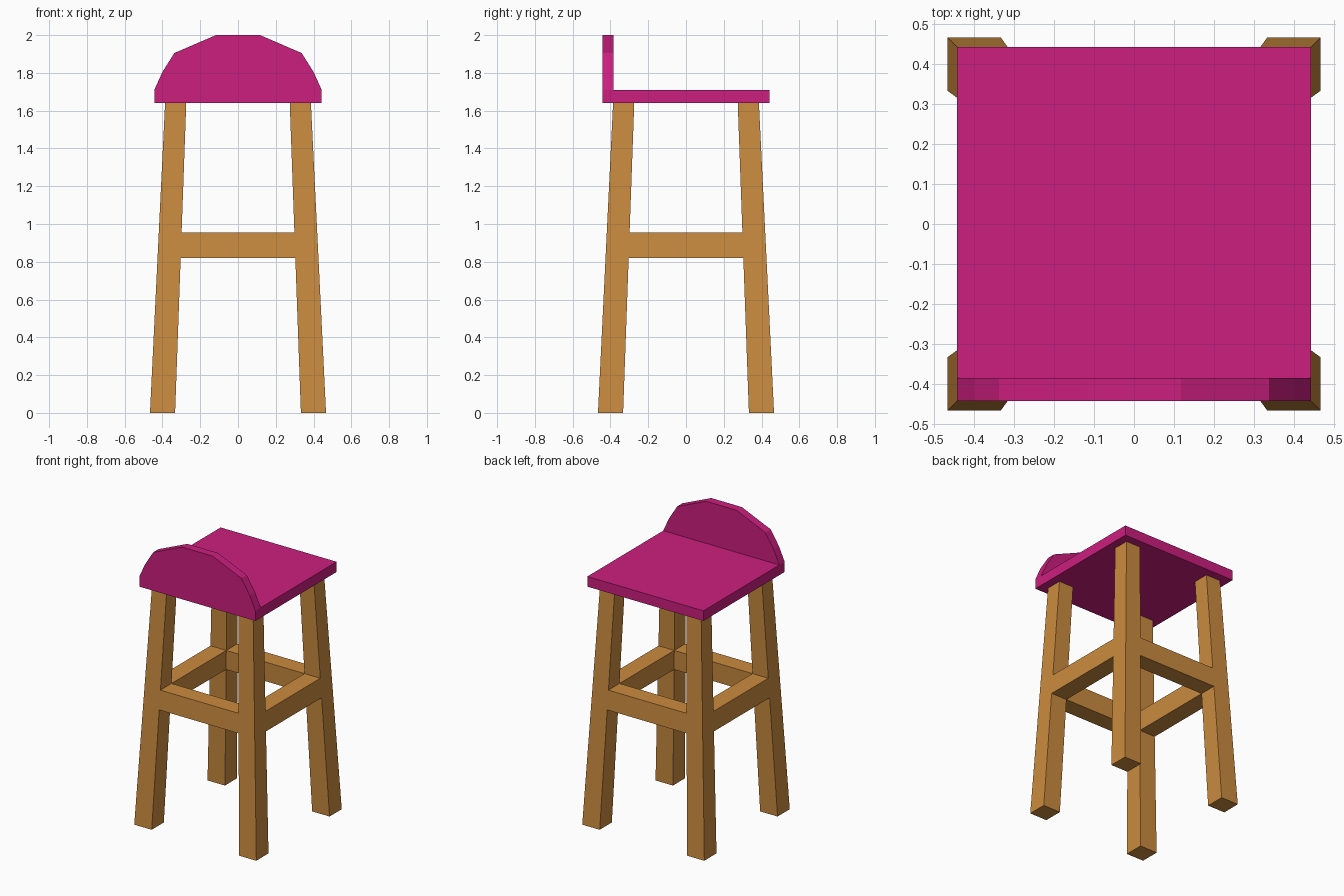
import bpy, bmesh

if "Cube" in bpy.data.objects:
    bpy.data.objects.remove(bpy.data.objects["Cube"])

SEAT, SEAT_Z0, SEAT_Z1 = 0.443, 1.64, 1.71
BACK_IN = -0.385
RAIL_Z0, RAIL_Z1 = 0.82, 0.955


def material(name, rgb):
    m = bpy.data.materials.new(name)
    m.diffuse_color = (*rgb, 1)
    m.use_nodes = True
    m.node_tree.nodes["Principled BSDF"].inputs["Base Color"].default_value = m.diffuse_color
    return m


wood = material("wood", (0.60, 0.26, 0.05))
pink = material("pink_paint", (0.60, 0.013, 0.21))


def outer(z):
    return 0.466 - 0.080 * z / SEAT_Z0


def inner(z):
    return 0.333 - 0.059 * z / SEAT_Z0


def loft(name, ring_a, ring_b, mat, caps=True):
    """Solid between two matching rings of points."""
    bm = bmesh.new()
    a = [bm.verts.new(p) for p in ring_a]
    b = [bm.verts.new(p) for p in ring_b]
    n = len(a)
    for i in range(n):
        j = (i + 1) % n
        bm.faces.new((a[i], a[j], b[j], b[i]))
    if caps:
        bm.faces.new(a[::-1])
        bm.faces.new(b)
    bm.normal_update()
    # turn the shell outward whichever way the rings wind
    centre = sum((v.co for v in bm.verts), a[0].co * 0) / (2 * n)
    f = bm.faces[:][0]
    if f.normal.dot(f.calc_center_median() - centre) < 0:
        bmesh.ops.reverse_faces(bm, faces=bm.faces[:])
    me = bpy.data.meshes.new(name)
    bm.to_mesh(me)
    bm.free()
    me.materials.append(mat)
    ob = bpy.data.objects.new(name, me)
    bpy.context.collection.objects.link(ob)
    return ob


def square(x0, x1, y0, y1, z):
    return [(x0, y0, z), (x1, y0, z), (x1, y1, z), (x0, y1, z)]


# Four splayed, tapering legs
for sx, side in ((-1, "left"), (1, "right")):
    for sy, end in ((-1, "front"), (1, "back")):
        rings = [square(sx * inner(z), sx * outer(z), sy * inner(z), sy * outer(z), z)
                 for z in (0, SEAT_Z0)]
        loft(f"{end}_{side}_leg", *rings, wood)

# Four rails, flush with the legs and open where they meet them
section = [(outer(RAIL_Z0), RAIL_Z0), (inner(RAIL_Z0), RAIL_Z0),
           (inner(RAIL_Z1), RAIL_Z1), (outer(RAIL_Z1), RAIL_Z1)]
for s, end, side in ((-1, "front", "left"), (1, "back", "right")):
    loft(f"{end}_rail", [(-inner(z), s * d, z) for d, z in section],
         [(inner(z), s * d, z) for d, z in section], wood, caps=False)
    loft(f"{side}_rail", [(s * d, -inner(z), z) for d, z in section],
         [(s * d, inner(z), z) for d, z in section], wood, caps=False)

# Seat board
loft("seat", square(-SEAT, SEAT, -SEAT, SEAT, SEAT_Z0),
     square(-SEAT, SEAT, -SEAT, SEAT, SEAT_Z1), pink)

# Low faceted backrest on the front edge
half = [(SEAT, SEAT_Z1), (0.40, 1.805), (0.337, 1.905), (0.117, 2.0)]
profile = half + [(-x, z) for x, z in reversed(half)]
loft("backrest", [(x, -SEAT, z) for x, z in profile],
     [(x, BACK_IN, z) for x, z in profile], pink)
